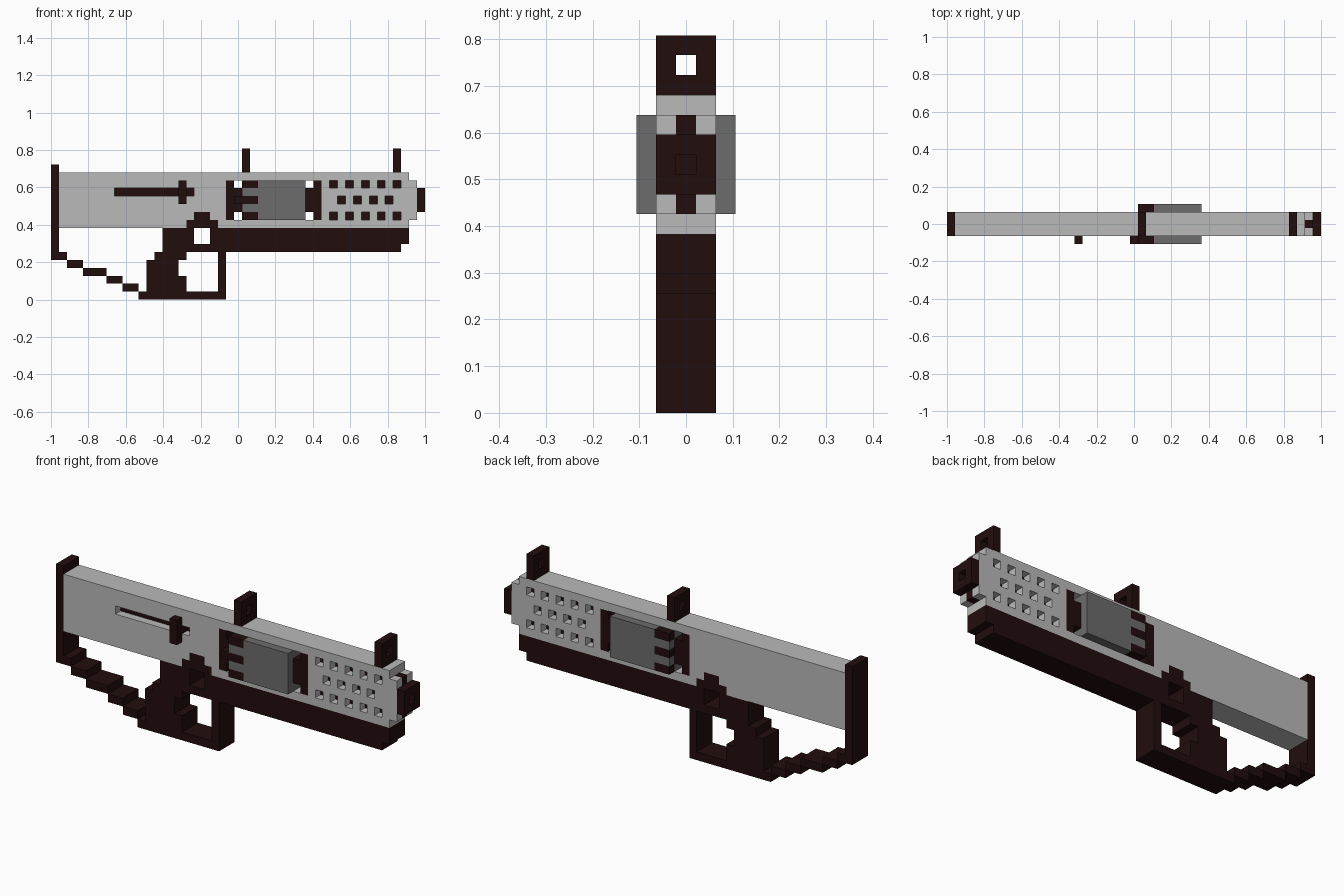
import bpy, bmesh
from mathutils import Vector

cube = bpy.data.objects.get("Cube")
if cube:
    bpy.data.objects.remove(cube, do_unlink=True)

U = 2 / 47          # block size: the model is 47 blocks long
owner = {}          # block position -> part name
parts = {}          # part name -> material


def material(name, rgb):
    m = bpy.data.materials.new(name)
    m.use_nodes = True
    m.diffuse_color = (*rgb, 1)
    bsdf = m.node_tree.nodes["Principled BSDF"]
    bsdf.inputs["Base Color"].default_value = (*rgb, 1)
    bsdf.inputs["Roughness"].default_value = 0.8
    return m


LIGHT = material("light_grey", (0.49, 0.49, 0.49))
MID = material("mid_grey", (0.15, 0.15, 0.15))
DARK = material("dark_brown", (0.016, 0.004, 0.004))


def blocks(x, z, y=(-1, 1)):
    """All block positions in inclusive ranges."""
    return [(i, j, k) for i in range(x[0], x[1] + 1)
            for j in range(y[0], y[1] + 1) for k in range(z[0], z[1] + 1)]


def fill(name, mat, *boxes):
    parts[name] = mat
    for box in boxes:
        for c in blocks(*box):
            owner[c] = name


def carve(*boxes):
    for box in boxes:
        for c in blocks(*box):
            owner.pop(c, None)


# Receiver and barrel shroud
fill("receiver", LIGHT, ((1, 44), (9, 15)), ((45, 45), (10, 14)))

# Vent holes: shallow, with a dark barrel core behind
vents = [(i, k) for k in (10, 14) for i in range(35, 44, 2)] + [(i, 12) for i in range(36, 43, 2)]
fill("barrel_core", DARK, ((35, 45), (10, 14), (0, 0)))
for i, k in vents:
    for j in (-1, 1):
        carve(((i, i), (k, k), (j, j)))

# Muzzle with a square bore
fill("muzzle", DARK, ((46, 46), (11, 13)))
carve(((46, 46), (12, 12), (0, 0)))

# Charging slot and handle on the front side only
carve(((8, 17), (13, 13), (-1, -1)))
fill("slot_floor", DARK, ((8, 17), (13, 13), (0, 0)))
fill("charging_handle", DARK, ((16, 16), (12, 14), (-2, -2)), ((16, 16), (13, 13), (-1, -1)))

# Magazine well, magazine and its clips
carve(((22, 33), (10, 14)))
fill("magazine_frame", DARK, ((22, 22), (10, 14)), ((33, 33), (10, 14)),
     ((23, 23), (11, 13)), ((32, 32), (11, 13)))
fill("magazine", MID, ((24, 31), (10, 14), (-2, 2)))
for name, j in (("front_clips", -2), ("back_clips", 2)):
    fill(name, DARK, *[((24, 25), (k, k), (j, j)) for k in (10, 12, 14)])
fill("front_clips", DARK, ((23, 23), (12, 12), (-2, -2)))

# Fore-end with the raised trigger housing
fill("fore_end", DARK, ((14, 43), (6, 6)), ((14, 44), (7, 8)))
fill("trigger_housing", DARK, ((17, 20), (9, 9)), ((18, 19), (10, 10)))
carve(((18, 19), (7, 8)))

# Grip and guard
fill("grip", DARK, ((13, 16), (5, 5)), ((12, 15), (3, 4)), ((12, 16), (1, 2)))
fill("guard", DARK, ((11, 21), (0, 0)), ((21, 21), (1, 5)))

# Butt plate and stepped lower stock
fill("butt_plate", DARK, ((0, 0), (5, 16)))
fill("stepped_stock", DARK, ((1, 1), (5, 5)), ((2, 3), (4, 4)), ((4, 6), (3, 3)),
     ((7, 8), (2, 2)), ((9, 10), (1, 1)))

# Sights with a square peephole
for name, i in (("rear_sight", 24), ("front_sight", 43)):
    fill(name, DARK, ((i, i), (16, 18)))
    carve(((i, i), (17, 17), (0, 0)))


def build(name, mat):
    """Skin the exposed block sides of one part and merge flat areas."""
    bm = bmesh.new()
    verts = {}

    def vert(p):
        key = tuple(round(2 * c) for c in p)
        if key not in verts:
            verts[key] = bm.verts.new(((p.x - 23) * U, p.y * U, (p.z + 0.5) * U))
        return verts[key]

    for cell in [c for c, n in owner.items() if n == name]:
        centre = Vector(cell)
        for axis in range(3):
            for sign in (-1, 1):
                n = Vector((0, 0, 0))
                n[axis] = sign
                if tuple(int(v) for v in centre + n) in owner:
                    continue
                a = Vector((0, 0, 0))
                a[(axis + 1) % 3] = 0.5
                b = n.cross(a)
                corners = (-a - b, a - b, a + b, b - a)
                bm.faces.new([vert(centre + n / 2 + c) for c in corners])
    if bm.faces:
        bmesh.ops.dissolve_limit(bm, angle_limit=0.01, verts=bm.verts[:], edges=bm.edges[:])
        mesh = bpy.data.meshes.new(name)
        bm.to_mesh(mesh)
        mesh.materials.append(mat)
        bpy.context.collection.objects.link(bpy.data.objects.new(name, mesh))
    bm.free()


for part_name, part_mat in parts.items():
    build(part_name, part_mat)
